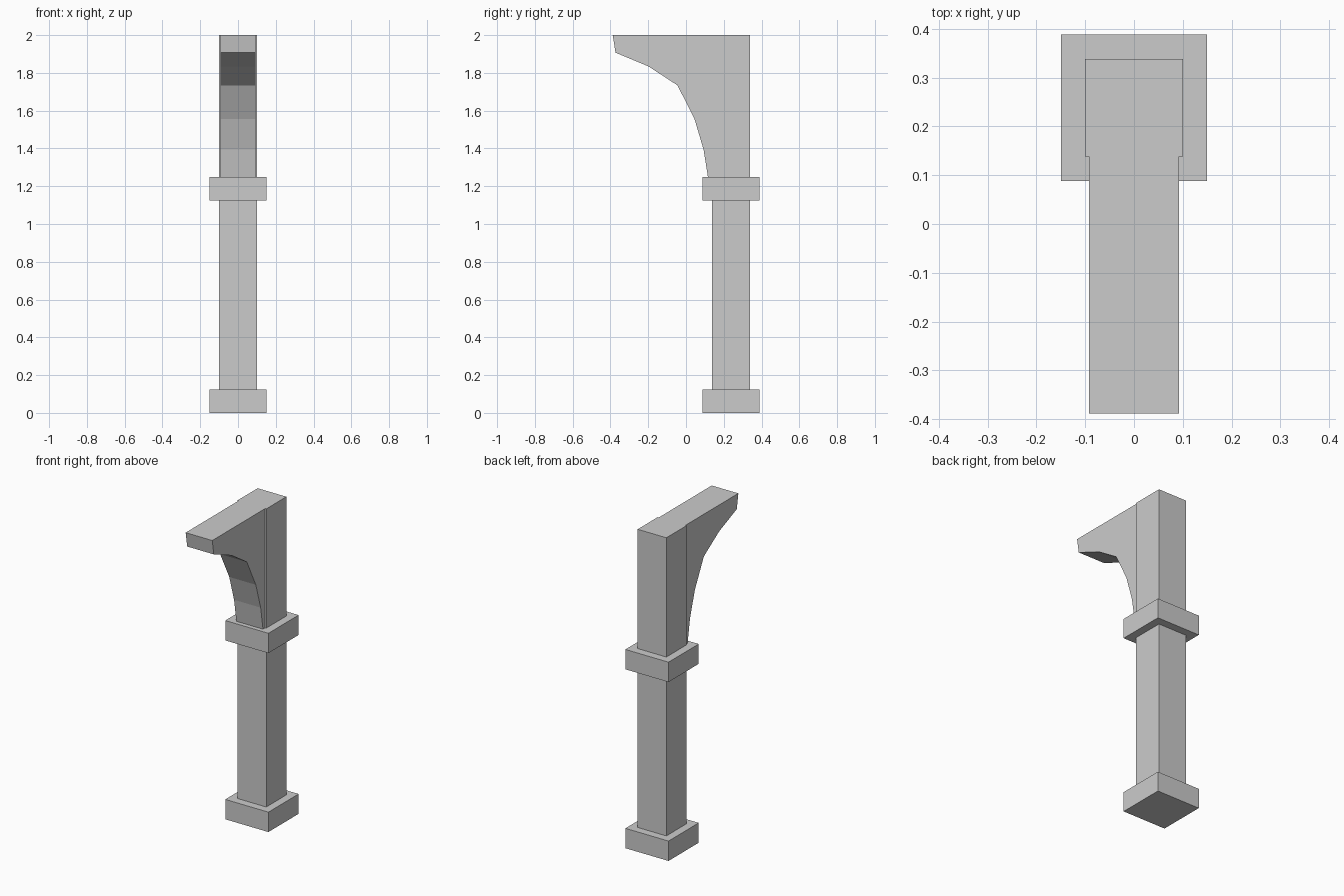
import bpy, bmesh

if "Cube" in bpy.data.objects:
    bpy.data.objects.remove(bpy.data.objects["Cube"])

def finish(name, bm):
    bmesh.ops.recalc_face_normals(bm, faces=bm.faces)
    mesh = bpy.data.meshes.new(name)
    bm.to_mesh(mesh)
    bm.free()
    obj = bpy.data.objects.new(name, mesh)
    bpy.context.collection.objects.link(obj)
    return obj

def prism(name, profile, half_width):
    """Extrude a (y, z) profile symmetrically along x."""
    bm = bmesh.new()
    face = bm.faces.new([bm.verts.new((-half_width, y, z)) for y, z in profile])
    ext = bmesh.ops.extrude_face_region(bm, geom=[face])
    verts = [g for g in ext["geom"] if isinstance(g, bmesh.types.BMVert)]
    bmesh.ops.translate(bm, verts=verts, vec=(2 * half_width, 0, 0))
    return finish(name, bm)

POST_Y = 0.238

def square_block(name, half, z0, z1):
    y0, y1 = POST_Y - half, POST_Y + half
    return prism(name, [(y0, z0), (y1, z0), (y1, z1), (y0, z1)], half)

# Post: base, shaft, collar and upper shaft stacked on one axis
square_block("base", 0.15, 0, 0.125)
square_block("lower_shaft", 0.10, 0.125, 1.125)
square_block("collar", 0.15, 1.125, 1.25)
square_block("upper_shaft", 0.10, 1.25, 2.0)

# Curved bracket, slightly narrower than the shaft, butting against its front
curve = [(-0.388, 2.0), (-0.373, 1.907), (-0.198, 1.834), (-0.045, 1.734),
         (0.045, 1.556), (0.093, 1.394), (0.116, 1.25)]
back = POST_Y - 0.10
prism("bracket", curve + [(back, 1.25), (back, 2.0)], 0.0925)
